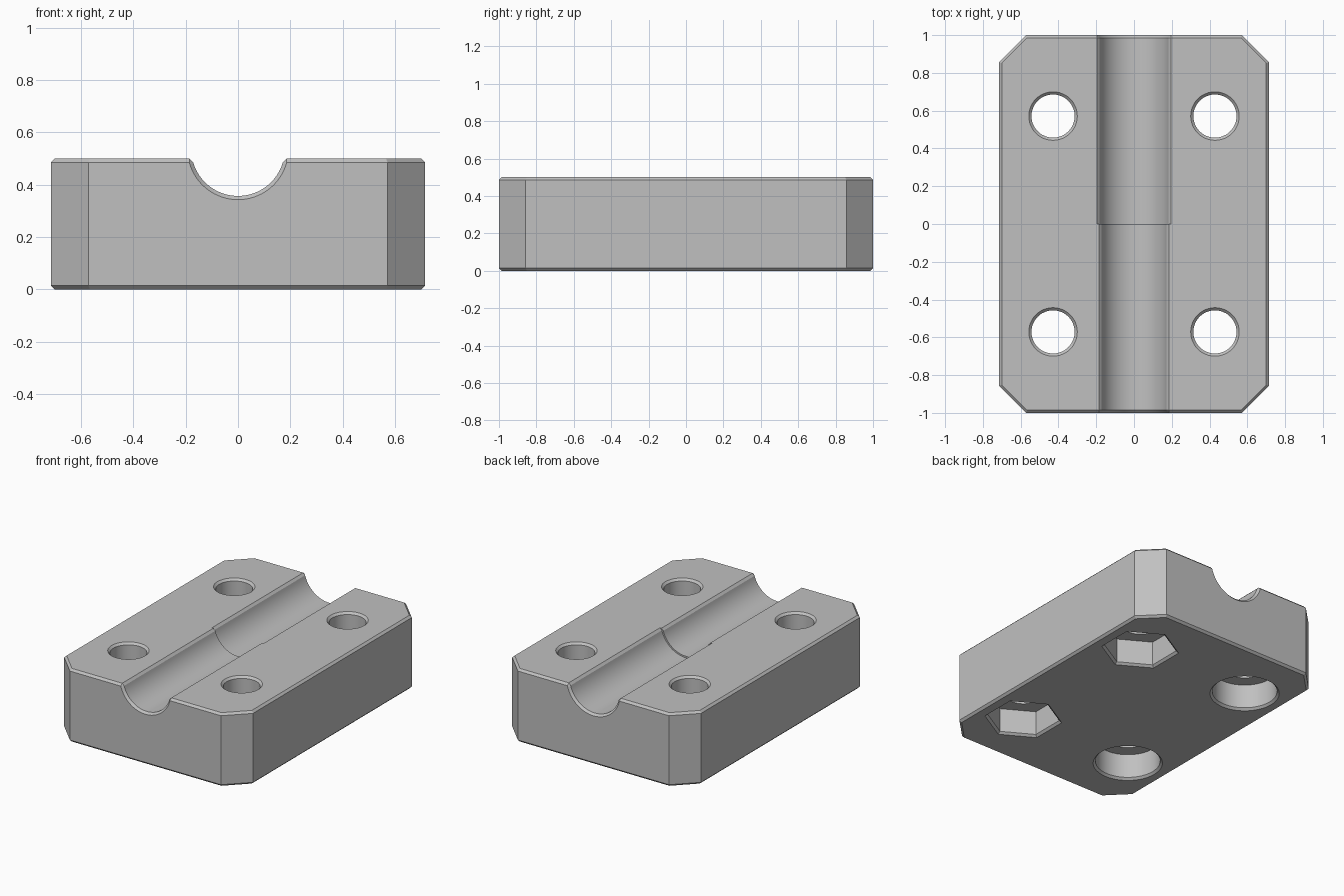
import bpy, bmesh, math
from mathutils import Vector

if "Cube" in bpy.data.objects:
    bpy.data.objects.remove(bpy.data.objects["Cube"], do_unlink=True)

S = 1 / 14              # design unit to scene unit
L, W, H = 28, 20, 7     # length, width, height
CUT, C = 2, 0.2         # corner cut and edge chamfer

grey = bpy.data.materials.new("light_grey")
grey.use_nodes = True
grey.diffuse_color = (0.53, 0.53, 0.53, 1)
grey.node_tree.nodes["Principled BSDF"].inputs["Base Color"].default_value = grey.diffuse_color


def loft(name, sections):
    """Closed solid skinned through matching rings of points."""
    bm = bmesh.new()
    rings = [[bm.verts.new(Vector(p) * S) for p in ring] for ring in sections]
    n = len(rings[0])
    for a, b in zip(rings, rings[1:]):
        for i in range(n):
            j = (i + 1) % n
            bm.faces.new((a[i], a[j], b[j], b[i]))
    bm.faces.new(rings[0])
    bm.faces.new(rings[-1])
    bmesh.ops.recalc_face_normals(bm, faces=bm.faces)
    mesh = bpy.data.meshes.new(name)
    bm.to_mesh(mesh)
    bm.free()
    mesh.materials.append(grey)
    ob = bpy.data.objects.new(name, mesh)
    bpy.context.collection.objects.link(ob)
    return ob


def octagon(inset, z):
    """Plan outline with cut corners, shrunk evenly by inset."""
    x, y = W / 2 - inset, L / 2 - inset
    k = CUT - inset * (2 - math.sqrt(2))
    right = [(x - k, -y), (x, -y + k), (x, y - k), (x - k, y)]
    return [(px, py, z) for px, py in right + [(-a, -b) for a, b in right]]


def bore(name, x, y, profile, sides):
    """Upright cutter from (radius, height) steps; one corner points along y."""
    angles = [math.pi / 2 + i * math.tau / sides for i in range(sides)]
    return loft(name, [[(x + r * math.cos(a), y + r * math.sin(a), z) for a in angles]
                       for r, z in profile])


def channel_ring(radius, grow, y, axis=7.5, steps=32):
    """Round-bottomed channel section with flared top edges."""
    r = radius + grow
    half = math.acos((axis - (H - C)) / r)
    arc = [(r * math.sin(t), y, axis - r * math.cos(t))
           for t in (half * (2 * i / steps - 1) for i in range(steps + 1))]
    x = arc[-1][0] + 1.2
    return [(-x, y, H + 1)] + arc + [(x, y, H + 1)]


# Block with chamfered top and bottom rims
block = loft("clamp_block", [octagon(C, 0), octagon(0, C), octagon(0, H - C), octagon(C, H)])

# Stepped channel: narrow at the front, slightly wider at the back
cutters = []
for name, radius, side, start in (("front_channel", 2.5, -1, 0.5), ("back_channel", 2.65, 1, 0)):
    end = L / 2
    rings = [(0, start), (0, end - C), (2 * C, end + C)]
    cutters.append(loft(name, [channel_ring(radius, g, side * y if name == "back_channel" or y != start else start)
                               for g, y in rings]))

# Four screw holes: round head recesses on one side, hexagonal nut recesses on the other
for x in (-6, 6):
    for y in (-8, 8):
        cutters.append(bore("screw_hole", x, y, [(1.6, 2), (1.6, H - C), (1.6 + 2 * C, H + C)], 48))
        r, sides = (2.85, 64) if x < 0 else (3.2, 6)
        flare = 2 * C / math.cos(math.pi / sides)
        cutters.append(bore("recess", x, y, [(r + flare, -C), (r, C), (r, 2.5)], sides))

for cutter in cutters:
    cutter.hide_render = True
    mod = block.modifiers.new(cutter.name, "BOOLEAN")
    mod.operation, mod.solver, mod.object = "DIFFERENCE", "EXACT", cutter

# Bake the cuts, then drop the cutters
depsgraph = bpy.context.evaluated_depsgraph_get()
baked = bpy.data.meshes.new_from_object(block.evaluated_get(depsgraph))
block.modifiers.clear()
block.data = baked
for cutter in cutters:
    bpy.data.objects.remove(cutter, do_unlink=True)

bpy.ops.object.select_all(action="DESELECT")
block.select_set(True)
bpy.context.view_layer.objects.active = block
bpy.ops.object.shade_smooth_by_angle(angle=math.radians(25))
